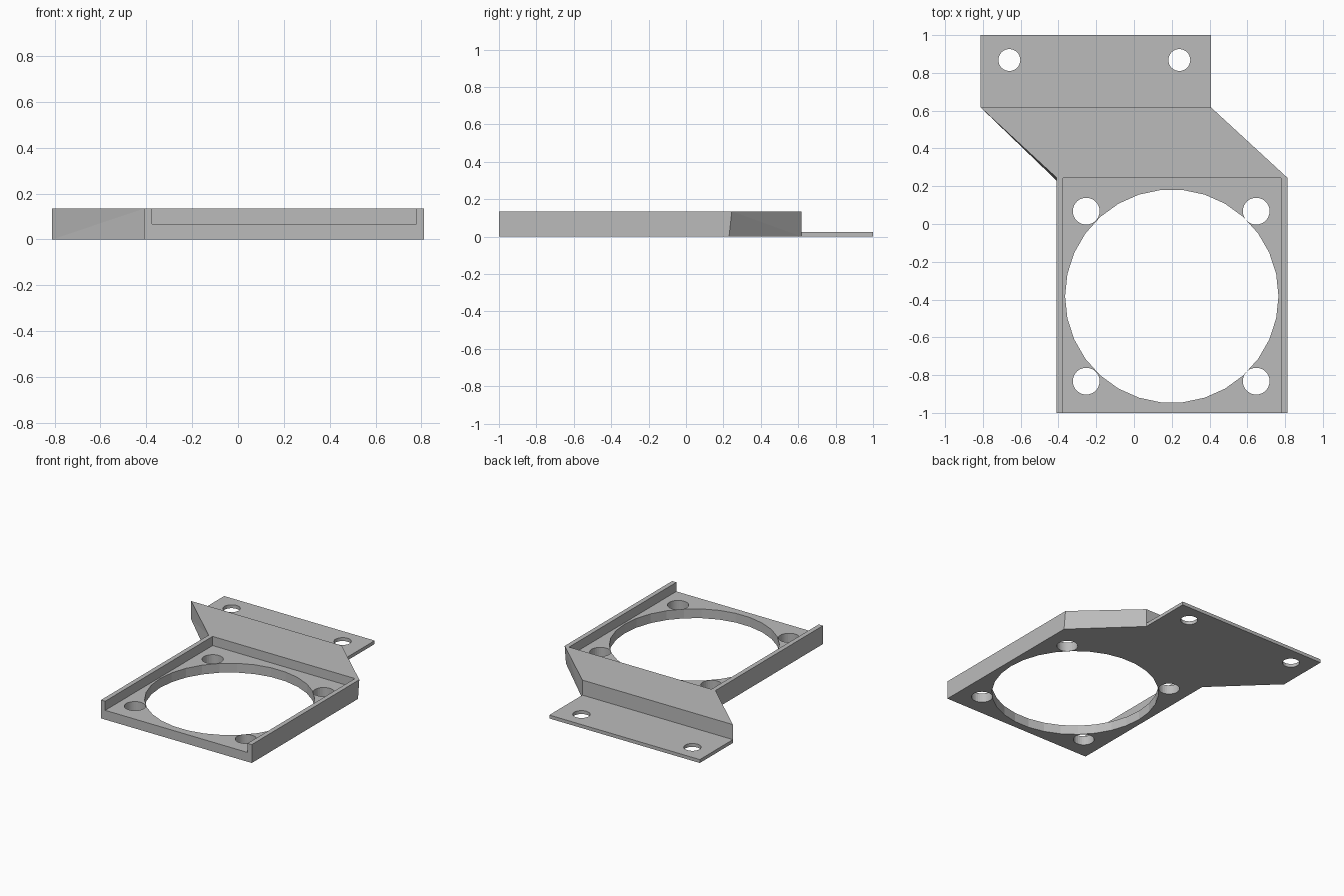
import bpy, bmesh
from mathutils import Matrix

if "Cube" in bpy.data.objects:
    bpy.data.objects.remove(bpy.data.objects["Cube"])

grey = bpy.data.materials.new("light grey")
grey.diffuse_color = (0.5, 0.5, 0.5, 1)
grey.use_nodes = True
grey.node_tree.nodes["Principled BSDF"].inputs["Base Color"].default_value = grey.diffuse_color


def make(name, bm):
    bmesh.ops.recalc_face_normals(bm, faces=bm.faces)
    me = bpy.data.meshes.new(name)
    bm.to_mesh(me)
    bm.free()
    me.materials.append(grey)
    ob = bpy.data.objects.new(name, me)
    bpy.context.collection.objects.link(ob)
    return ob


def loft(name, low, high, z0, z1):
    """Solid between two outlines with matching corners."""
    bm = bmesh.new()
    a = [bm.verts.new((x, y, z0)) for x, y in low]
    b = [bm.verts.new((x, y, z1)) for x, y in high]
    bm.faces.new(a)
    bm.faces.new(b)
    n = len(a)
    for i in range(n):
        j = (i + 1) % n
        bm.faces.new((a[i], a[j], b[j], b[i]))
    # split the slightly twisted sides so every face is flat
    bmesh.ops.triangulate(bm, faces=[f for f in bm.faces if len(f.verts) == 4])
    return make(name, bm)


def box(name, x0, x1, y0, y1, z0, z1):
    p = [(x0, y0), (x1, y0), (x1, y1), (x0, y1)]
    return loft(name, p, p, z0, z1)


def cylinder(name, x, y, r, sides):
    bm = bmesh.new()
    bmesh.ops.create_cone(bm, cap_ends=True, segments=sides, radius1=r, radius2=r,
                          depth=1, matrix=Matrix.Translation((x, y, 0)))
    # start with a corner on the x axis
    if abs(max(v.co.x for v in bm.verts) - x - r) > 1e-4:
        bmesh.ops.rotate(bm, verts=bm.verts, cent=(x, y, 0),
                         matrix=Matrix.Rotation(1.5707963, 3, 'Z'))
    return make(name, bm)


def combine(target, tool, op):
    m = target.modifiers.new(op, 'BOOLEAN')
    m.operation, m.solver, m.object = op, 'EXACT', tool
    bpy.context.view_layer.objects.active = target
    bpy.ops.object.modifier_apply(modifier=m.name)
    bpy.data.objects.remove(tool)


# Frame and slanted neck
def outline(y):
    return [(-0.41, -1), (0.812, -1), (0.812, y), (0.408, 0.617),
            (-0.812, 0.617), (-0.41, y)]


bracket = loft("fan_bracket", outline(0.23), outline(0.245), 0, 0.135)

# Thin mounting flange at the back
combine(bracket, box("flange", -0.812, 0.408, 0.617, 1, 0, 0.025), 'UNION')

# Recess for the fan, open at the front
combine(bracket, box("recess", -0.376, 0.778, -1.1, 0.243, 0.068, 0.3), 'DIFFERENCE')

# Airflow opening
combine(bracket, cylinder("opening", 0.2, -0.382, 0.565, 30), 'DIFFERENCE')

# Fan screw holes
for x in (-0.25, 0.65):
    for y in (-0.832, 0.068):
        combine(bracket, cylinder("screw_hole", x - 0.003, y, 0.071, 30), 'DIFFERENCE')

# Flange screw holes
for x in (-0.66, 0.24):
    combine(bracket, cylinder("flange_hole", x, 0.868, 0.058, 30), 'DIFFERENCE')
